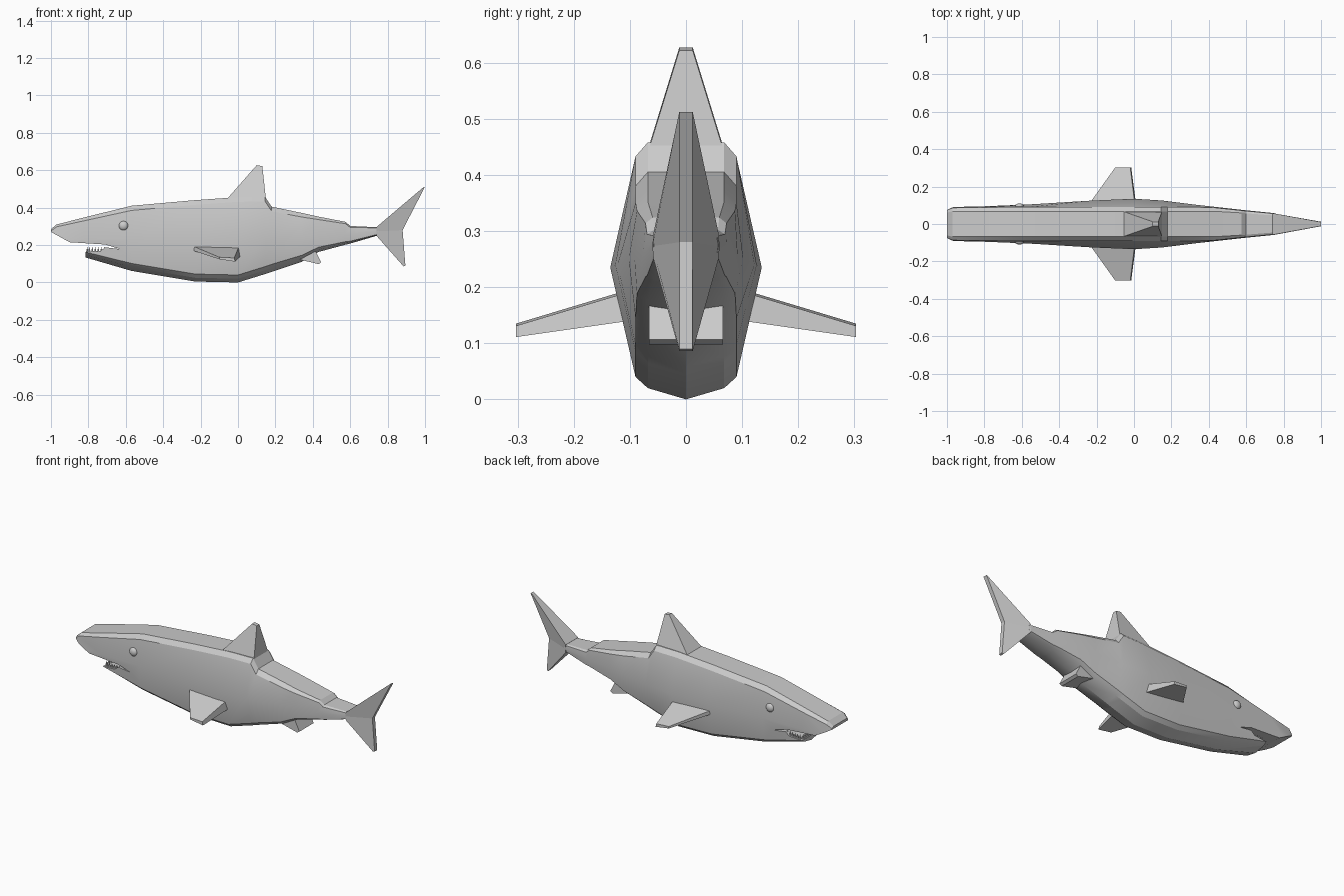
import bpy
import math

if "Cube" in bpy.data.objects:
    bpy.data.objects.remove(bpy.data.objects["Cube"])


def mesh_object(name, verts, faces, smooth=None):
    me = bpy.data.meshes.new(name)
    me.from_pydata(verts, [], faces)
    ob = bpy.data.objects.new(name, me)
    bpy.context.collection.objects.link(ob)
    bpy.ops.object.select_all(action='DESELECT')
    bpy.context.view_layer.objects.active = ob
    ob.select_set(True)
    bpy.ops.object.mode_set(mode='EDIT')
    bpy.ops.mesh.select_all(action='SELECT')
    bpy.ops.mesh.normals_make_consistent(inside=False)
    bpy.ops.object.mode_set(mode='OBJECT')
    return ob


def loft(name, rings):
    """Join closed rings of equal length and cap both ends."""
    n = len(rings[0])
    verts = [p for r in rings for p in r]
    faces = [(i * n + j, i * n + (j + 1) % n, (i + 1) * n + (j + 1) % n, (i + 1) * n + j)
             for i in range(len(rings) - 1) for j in range(n)]
    faces += [tuple(range(n))[::-1], tuple(range(len(verts) - n, len(verts)))]
    return mesh_object(name, verts, faces)


def section(x, top, mid, bot, w):
    k = min(1, (top - bot) / 0.3)
    a, b = min(0.068, w * 0.78), min(0.09, w * 0.95)
    half = [(a, top), (b, top - 0.025 * k), (w, mid), (b, bot + 0.04 * k), (a, bot + 0.02 * k)]
    return ([(x, y, z) for y, z in half] + [(x, 0, bot)]
            + [(x, -y, z) for y, z in reversed(half)])


# Body: x, top, widest height, bottom, half width
stations = [
    (-1.00, 0.285, 0.23, 0.16, 0.078), (-0.97, 0.310, 0.23, 0.16, 0.091),
    (-0.82, 0.348, 0.23, 0.135, 0.094), (-0.57, 0.410, 0.235, 0.062, 0.104),
    (-0.23, 0.440, 0.235, 0.005, 0.125), (0.00, 0.456, 0.235, 0.0, 0.135),
    (0.145, 0.458, 0.24, 0.045, 0.126), (0.18, 0.405, 0.24, 0.057, 0.122),
    (0.34, 0.372, 0.25, 0.110, 0.102), (0.43, 0.352, 0.255, 0.163, 0.092),
    (0.575, 0.324, 0.26, 0.202, 0.076), (0.60, 0.302, 0.26, 0.208, 0.073),
    (0.75, 0.295, 0.275, 0.252, 0.058)]
body = loft("body", [section(*s) for s in stations])

# Mouth opening, cut as a wedge behind the open jaw
mouth = [(-1.1, 0.325), (-1.0, 0.27), (-0.9, 0.215), (-0.71, 0.203), (-0.63, 0.178),
         (-0.71, 0.188), (-0.735, 0.168), (-0.815, 0.162), (-0.815, 0.0), (-1.1, 0.0)]
cutter = loft("mouth_cutter", [[(x, y, z) for x, z in mouth] for y in (-0.3, 0.3)])
cutter.hide_render = True
mod = body.modifiers.new("mouth", 'BOOLEAN')
mod.operation, mod.solver, mod.object = 'DIFFERENCE', 'EXACT', cutter
bpy.context.view_layer.objects.active = body
bpy.ops.object.modifier_apply(modifier=mod.name)
bpy.data.objects.remove(cutter)
body.select_set(True)
bpy.ops.object.shade_smooth_by_angle(angle=math.radians(25))


def slab(profile, widths):
    """Two mirrored side rings of an xz profile with a half width per point."""
    return [[(x, s * w, z) for (x, z), w in zip(profile, widths)] for s in (-1, 1)]


# Dorsal fin
loft("dorsal_fin", slab([(-0.06, 0.445), (0.10, 0.627), (0.13, 0.622), (0.15, 0.44)],
                        [0.068, 0.012, 0.012, 0.068]))

# Tail fin lobes sharing a notch
for label, tip in (("upper", [(0.99, 0.508), (1.0, 0.512)]),
                   ("lower", [(0.885, 0.086), (0.895, 0.09)])):
    root = (0.74, 0.296) if label == "upper" else (0.74, 0.25)
    loft(label + "_tail_lobe", slab([(0.74, 0.273), root, *tip, (0.88, 0.28)],
                                    [0.06, 0.058, 0.012, 0.012, 0.012]))

# Pelvic fin block
loft("pelvic_fin", slab([(0.32, 0.125), (0.43, 0.098), (0.445, 0.107), (0.415, 0.166), (0.36, 0.19)],
                        [0.066] * 5))

# Pectoral fins, eyes
for side, s in (("left", 1), ("right", -1)):
    root = [(-0.245, 0.196), (0.005, 0.192), (0.012, 0.140), (-0.245, 0.172)]
    tip = [(-0.10, 0.135), (-0.02, 0.131), (-0.015, 0.111), (-0.10, 0.124)]
    loft(side + "_pectoral_fin", [[(x, s * 0.10, z) for x, z in root],
                                  [(x, s * 0.303, z) for x, z in tip]])
    bpy.ops.mesh.primitive_uv_sphere_add(segments=20, ring_count=12, radius=0.025,
                                         location=(-0.612, s * 0.093, 0.303))
    eye = bpy.context.object
    eye.name = side + "_eye"
    eye.scale.y = 0.7
    bpy.ops.object.shade_smooth()

# Lower teeth along both jaw sides and across the front
spots = [(-0.795 + 0.016 * i, s * 0.078) for i in range(6) for s in (-1, 1)]
spots += [(-0.806, -0.065 + 0.0186 * i) for i in range(8)]
for x, y in spots:
    bpy.ops.mesh.primitive_cone_add(vertices=6, radius1=0.008, radius2=0, depth=0.028,
                                    location=(x, y, 0.176))
    bpy.context.object.name = "tooth"
